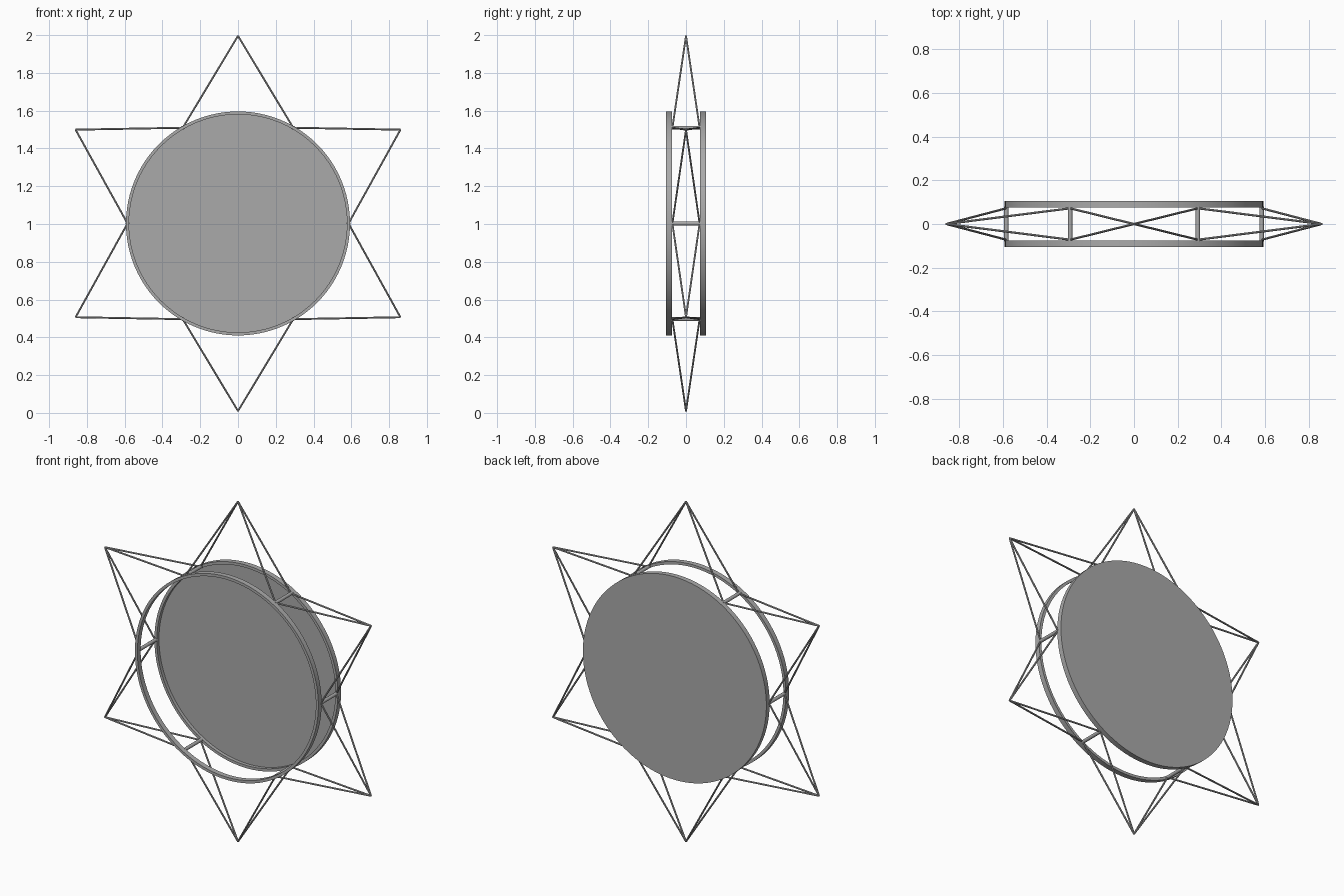
import bpy, bmesh, math
from mathutils import Vector

if "Cube" in bpy.data.objects:
    bpy.data.objects.remove(bpy.data.objects["Cube"])

CENTRE_Z = 1.003
grey = bpy.data.materials.new("grey metal")
grey.diffuse_color = (0.40, 0.40, 0.40, 1)
grey.use_nodes = True
grey.node_tree.nodes["Principled BSDF"].inputs["Base Color"].default_value = grey.diffuse_color


def polar(radius, degrees, y=0.0):
    a = math.radians(degrees)
    return Vector((radius * math.cos(a), y, CENTRE_Z + radius * math.sin(a)))


def finish(obj):
    obj.data.materials.append(grey)
    bpy.ops.object.select_all(action='DESELECT')
    obj.select_set(True)
    bpy.context.view_layer.objects.active = obj
    bpy.ops.object.shade_smooth_by_angle(angle=math.radians(35))


def rod(name, a, b, radius, sides):
    d = b - a
    bpy.ops.mesh.primitive_cylinder_add(vertices=sides, radius=radius,
                                        depth=d.length, location=(a + b) / 2)
    obj = bpy.context.object
    obj.name = name
    obj.rotation_mode = 'QUATERNION'
    obj.rotation_quaternion = d.to_track_quat('Z', 'Y')
    finish(obj)


def ring(name, y0, y1, inner, outer, steps=96):
    # rectangular section swept around the y axis
    bm = bmesh.new()
    section = [(inner, y0), (outer, y0), (outer, y1), (inner, y1)]
    loops = [[bm.verts.new(polar(r, 360 * i / steps, y)) for r, y in section]
             for i in range(steps)]
    for i in range(steps):
        p, q = loops[i], loops[(i + 1) % steps]
        for k in range(4):
            n = (k + 1) % 4
            bm.faces.new((p[k], p[n], q[n], q[k]))
    bmesh.ops.recalc_face_normals(bm, faces=bm.faces)
    mesh = bpy.data.meshes.new(name)
    bm.to_mesh(mesh)
    bm.free()
    obj = bpy.data.objects.new(name, mesh)
    bpy.context.collection.objects.link(obj)
    finish(obj)


# two hoops
ring("front_hoop", -0.105, -0.075, 0.577, 0.593)
ring("back_hoop", 0.075, 0.105, 0.577, 0.593)

# closed back panel inside the rear hoop
bpy.ops.mesh.primitive_cylinder_add(vertices=96, radius=0.585, depth=0.01,
                                    location=(0, 0.1, CENTRE_Z),
                                    rotation=(math.pi / 2, 0, 0))
bpy.context.object.name = "back_panel"
finish(bpy.context.object)

# cross struts between hoops, and star points of four thin wires each
for i in range(6):
    angle = 60 * i
    rod("cross_strut", polar(0.585, angle, -0.08), polar(0.585, angle, 0.08), 0.01, 16)
    tip = polar(0.993, angle + 30)
    for side in (angle, angle + 60):
        for y in (-0.072, 0.072):
            rod("star_wire", polar(0.585, side, y), tip, 0.005, 8)
